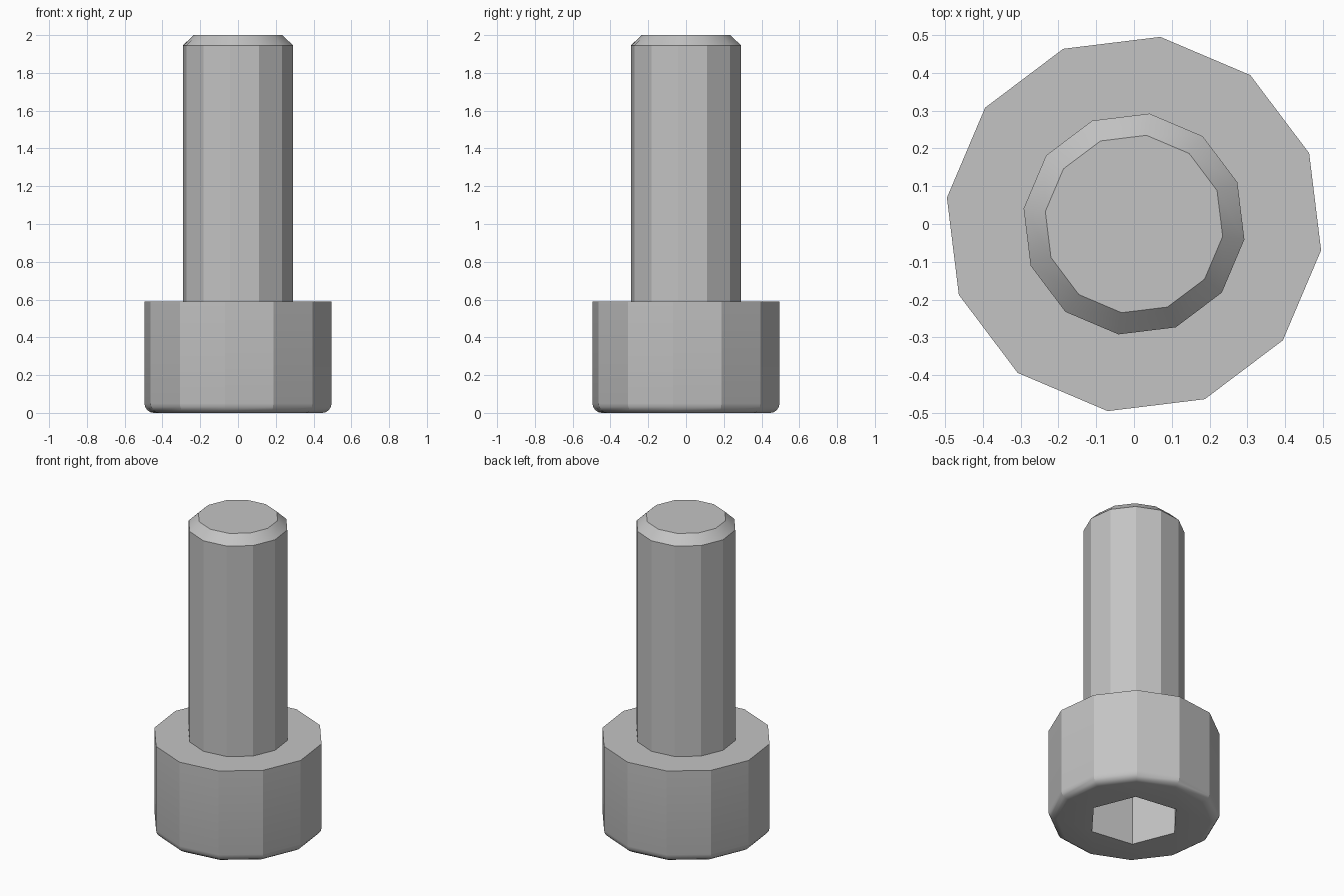
import bpy
import bmesh
from math import radians, sin, cos, pi

default = bpy.data.objects.get("Cube")
if default:
    bpy.data.objects.remove(default, do_unlink=True)

TURN = radians(22)      # rotation of all facets about z
HEAD_R, HEAD_H, FILLET = 0.5, 0.59, 0.05
SHAFT_R, TIP_R = 0.295, 0.237
SOCKET_R, SOCKET_DEPTH = 0.277, 0.35

steel = bpy.data.materials.new("grey steel")
steel.use_nodes = True
colour = (0.55, 0.55, 0.55, 1)
steel.diffuse_color = colour
steel.node_tree.nodes["Principled BSDF"].inputs["Base Color"].default_value = colour


def turned(name, profile, sides, turn=TURN):
    """Closed solid turned about z from (radius, height) pairs, bottom to top."""
    bm = bmesh.new()
    rings = []
    for r, z in profile:
        angles = [turn + 2 * pi * i / sides for i in range(sides)]
        rings.append([bm.verts.new((r * cos(a), r * sin(a), z)) for a in angles])
    for low, high in zip(rings, rings[1:]):
        for i in range(sides):
            j = (i + 1) % sides
            bm.faces.new((low[i], low[j], high[j], high[i]))
    bm.faces.new(rings[0][::-1])
    bm.faces.new(rings[-1])
    mesh = bpy.data.meshes.new(name)
    bm.to_mesh(mesh)
    bm.free()
    mesh.materials.append(steel)
    obj = bpy.data.objects.new(name, mesh)
    bpy.context.collection.objects.link(obj)
    return obj


# Head with a rounded lower rim
steps = 4
rim = []
for k in range(steps + 1):
    a = pi / 2 * k / steps
    rim.append((HEAD_R - FILLET + FILLET * sin(a), FILLET - FILLET * cos(a)))
head = turned("head", rim + [(HEAD_R, HEAD_H)], 12)

# Shaft with a chamfered tip
shaft = turned("shaft", [(SHAFT_R, HEAD_H), (SHAFT_R, 1.945), (TIP_R, 2)], 12)

# Hexagonal socket cut into the underside of the head
cutter = turned("socket_cutter", [(SOCKET_R, -0.1), (SOCKET_R, SOCKET_DEPTH)],
                6, TURN + radians(30))
cutter.hide_render = True
cutter.hide_set(True)
cut = head.modifiers.new("socket", 'BOOLEAN')
cut.operation = 'DIFFERENCE'
cut.solver = 'EXACT'
cut.object = cutter

# Apply the cut and drop the cutter
bpy.context.view_layer.update()
cut_mesh = bpy.data.meshes.new_from_object(
    head.evaluated_get(bpy.context.evaluated_depsgraph_get()))
head.modifiers.clear()
head.data = cut_mesh
bpy.data.objects.remove(cutter, do_unlink=True)

# Smooth rim, crisp facets
bpy.ops.object.select_all(action='DESELECT')
for obj in (head, shaft):
    obj.select_set(True)
bpy.context.view_layer.objects.active = head
bpy.ops.object.shade_smooth_by_angle(angle=radians(25))
